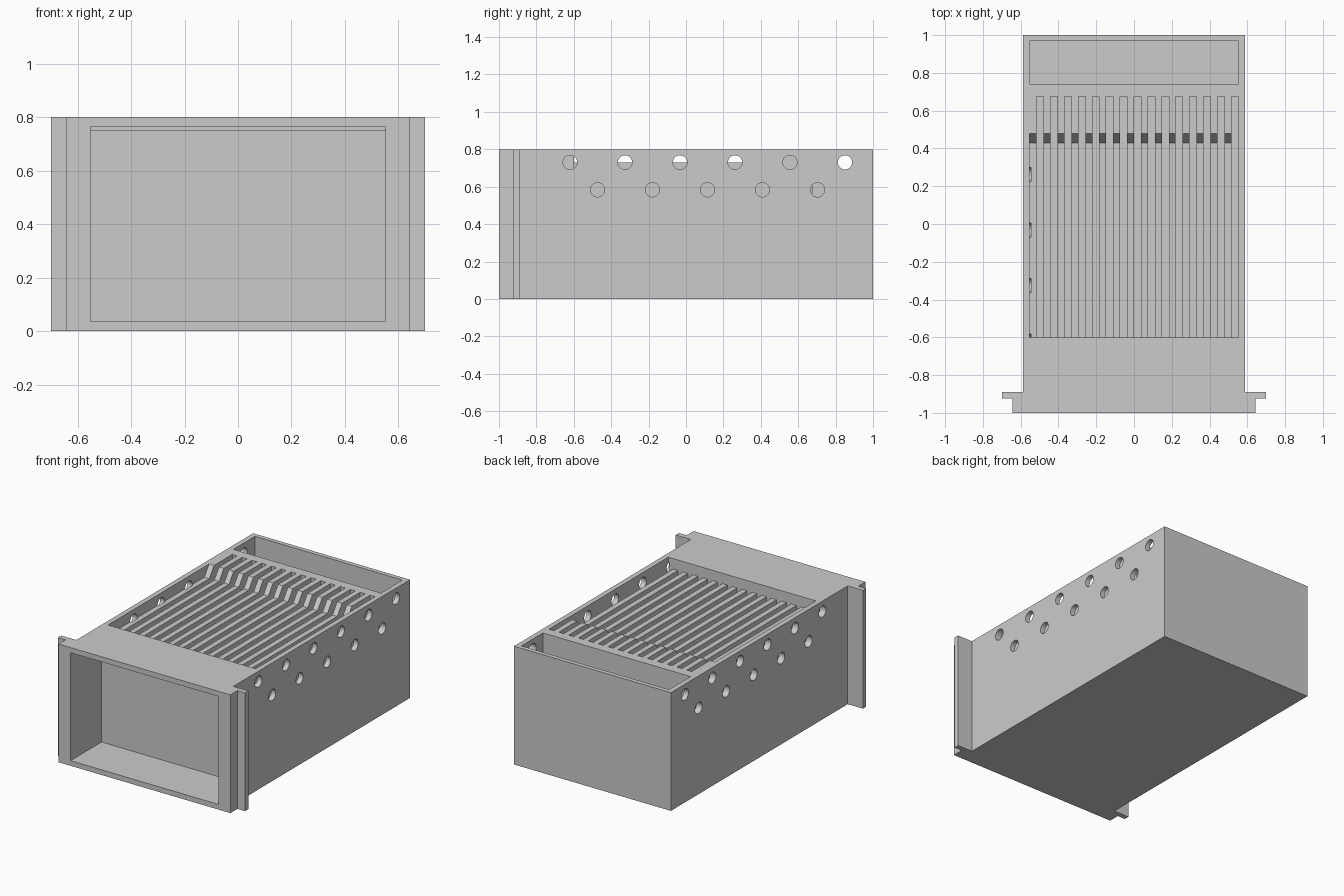
import bpy
import bmesh
from math import pi
from mathutils import Matrix, Vector

cube = bpy.data.objects.get("Cube")
if cube:
    bpy.data.objects.remove(cube, do_unlink=True)

gray = bpy.data.materials.new("plain gray")
gray.use_nodes = True
gray.diffuse_color = (0.6, 0.6, 0.6, 1)
gray.node_tree.nodes["Principled BSDF"].inputs["Base Color"].default_value = gray.diffuse_color

HEIGHT, HALF, INNER, FLOOR = 0.8, 0.587, 0.5525, 0.035
OVER = 1.0  # cutters reach past the open faces


def finish(name, bm):
    """Turn a bmesh into a named gray object."""
    bmesh.ops.recalc_face_normals(bm, faces=bm.faces)
    mesh = bpy.data.meshes.new(name)
    bm.to_mesh(mesh)
    bm.free()
    mesh.materials.append(gray)
    obj = bpy.data.objects.new(name, mesh)
    bpy.context.collection.objects.link(obj)
    return obj


def prism(name, points, sweep):
    """Extrude a closed 3D outline along a vector."""
    bm = bmesh.new()
    face = bm.faces.new([bm.verts.new(p) for p in points])
    new = bmesh.ops.extrude_face_region(bm, geom=[face])["geom"]
    verts = [v for v in new if isinstance(v, bmesh.types.BMVert)]
    bmesh.ops.translate(bm, verts=verts, vec=Vector(sweep))
    return finish(name, bm)


def side_prism(name, profile):
    """Extrude a (y, z) profile across the inner width."""
    return prism(name, [(-INNER, y, z) for y, z in profile], (2 * INNER, 0, 0))


def add_box(bm, lo, hi):
    lo, hi = Vector(lo), Vector(hi)
    scale = Matrix.Diagonal((*(hi - lo), 1))
    bmesh.ops.create_cube(bm, size=1, matrix=Matrix.Translation((lo + hi) / 2) @ scale)


def cut(target, cutter):
    """Subtract the cutter, bake the result and drop the cutter."""
    cutter.hide_render = True
    mod = target.modifiers.new("cut", "BOOLEAN")
    mod.operation, mod.solver, mod.object = "DIFFERENCE", "EXACT", cutter
    bpy.context.view_layer.update()
    graph = bpy.context.evaluated_depsgraph_get()
    mesh = bpy.data.meshes.new_from_object(target.evaluated_get(graph))
    target.modifiers.clear()
    target.data = mesh
    bpy.data.objects.remove(cutter, do_unlink=True)


# Housing with stepped front flanges, from a mirrored plan outline
half_plan = [(0.643, -1), (0.643, -0.925), (0.7, -0.925), (0.7, -0.89), (HALF, -0.89), (HALF, 1)]
plan = half_plan + [(-x, y) for x, y in reversed(half_plan)]
housing = prism("housing", [(x, y, 0) for x, y in plan], (0, 0, HEIGHT))

# Front opening, with a small lip along the top of its back wall
cut(housing, side_prism("front_opening_cutter", [
    (-1 - OVER, FLOOR), (-0.67, FLOOR), (-0.67, 0.75),
    (-0.69, 0.75), (-0.69, 0.765), (-1 - OVER, 0.765)]))

# Shallow top recess with a ramp at its back end
cut(housing, side_prism("top_recess_cutter", [
    (-0.6, 0.73), (0.43, 0.73), (0.48, HEIGHT), (0.48, HEIGHT + OVER), (-0.6, HEIGHT + OVER)]))

# Rear pocket
bm = bmesh.new()
add_box(bm, (-INNER, 0.74, FLOOR), (INNER, 0.97, HEIGHT + OVER))
cut(housing, finish("rear_pocket_cutter", bm))

# Row of long slots that leaves slats between them
SLOTS = 15
pitch = 2 * INNER / SLOTS
bm = bmesh.new()
for i in range(SLOTS):
    right = -INNER + (i + 1) * pitch
    add_box(bm, (right - pitch / 2, -0.6, FLOOR), (right, 0.675, HEIGHT + OVER))
cut(housing, finish("slot_cutter", bm))

# Two staggered rows of round holes through both side walls
bm = bmesh.new()
spacing = 0.294
holes = [(-0.62 + i * spacing, 0.73) for i in range(6)]
holes += [(-0.473 + i * spacing, 0.583) for i in range(5)]
for side in (-1, 1):
    for y, z in holes:
        place = Matrix.Translation((side * 0.594, y, z)) @ Matrix.Rotation(pi / 2, 4, "Y")
        bmesh.ops.create_cone(bm, cap_ends=True, segments=32, radius1=0.038,
                              radius2=0.038, depth=0.1, matrix=place)
cut(housing, finish("hole_cutter", bm))
